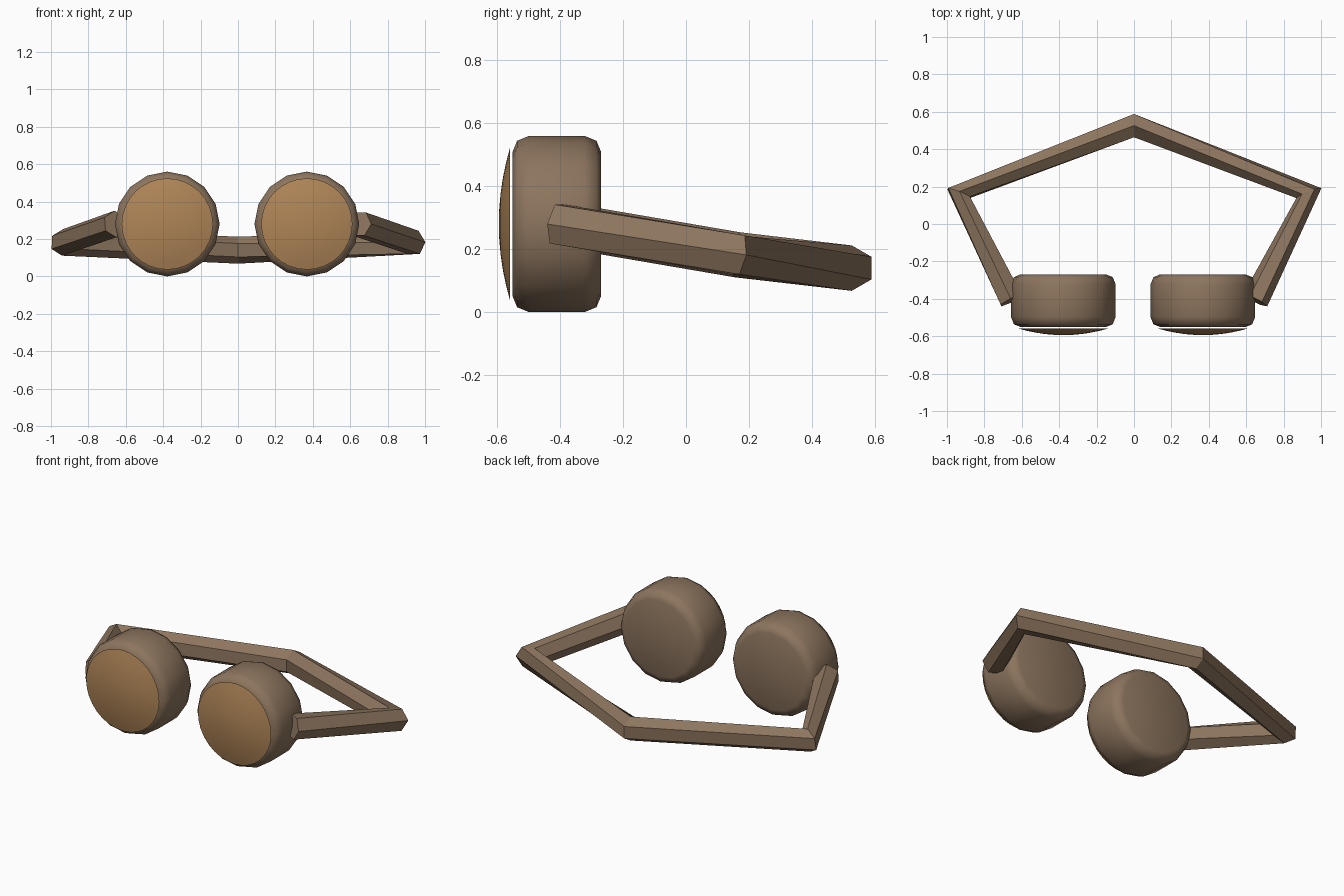
import bpy, bmesh, math
from mathutils import Vector

if "Cube" in bpy.data.objects:
    bpy.data.objects.remove(bpy.data.objects["Cube"])


def material(name, rgb):
    m = bpy.data.materials.new(name)
    m.diffuse_color = (*rgb, 1)
    m.use_nodes = True
    m.node_tree.nodes["Principled BSDF"].inputs["Base Color"].default_value = m.diffuse_color
    return m


BROWN = material("leather_brown", (0.265, 0.178, 0.112))
AMBER = material("amber_lens", (0.43, 0.235, 0.095))


def add_object(name, bm, mat, smooth_angle=None):
    bmesh.ops.recalc_face_normals(bm, faces=bm.faces[:])
    mesh = bpy.data.meshes.new(name)
    bm.to_mesh(mesh)
    bm.free()
    mesh.materials.append(mat)
    ob = bpy.data.objects.new(name, mesh)
    bpy.context.collection.objects.link(ob)
    if smooth_angle:
        bpy.ops.object.select_all(action='DESELECT')
        ob.select_set(True)
        bpy.context.view_layer.objects.active = ob
        bpy.ops.object.shade_smooth_by_angle(angle=math.radians(smooth_angle))
    return ob


def skin(bm, rings):
    """Join consecutive rings with quads and cap both ends."""
    for a, b in zip(rings, rings[1:]):
        n = len(a)
        for i in range(n):
            bm.faces.new((a[i], a[(i + 1) % n], b[(i + 1) % n], b[i]))
    bm.faces.new(rings[0])
    bm.faces.new(rings[-1])


def turned(name, cx, profile, sides, mat, smooth_angle):
    """Round part turned about a front-to-back axis; profile is (radius, y)."""
    bm = bmesh.new()
    rings = []
    for r, y in profile:
        rings.append([bm.verts.new((cx + r * math.sin(math.tau * i / sides), y,
                                    0.28 + r * math.cos(math.tau * i / sides)))
                      for i in range(sides)])
    skin(bm, rings)
    return add_object(name, bm, mat, smooth_angle)


# Eye cups with rounded rims, and shallow domed lenses floating just ahead
cup_profile = [(0.23, -0.55), (0.264, -0.536), (0.28, -0.497),
               (0.28, -0.323), (0.264, -0.284), (0.23, -0.27)]
lens_profile = [(0.244 * k, -0.594 + 0.036 * k * k)
                for k in (0.02, 0.2, 0.4, 0.6, 0.8, 1.0)]
for side, cx in (("left", -0.378), ("right", 0.368)):
    turned(side + "_eye_cup", cx, cup_profile, 16, BROWN, 50)
    turned(side + "_lens", cx, lens_profile, 32, AMBER, 30)

# Head strap: six-sided tube along five points, turned a little on the right
path = [Vector(p) for p in ((-0.655, -0.408, 0.28), (-0.937, 0.165, 0.182),
                            (0, 0.526, 0.14),
                            (0.935, 0.165, 0.182), (0.648, -0.408, 0.28))]
twist = (0, 0, 0, 30, 30)
bm = bmesh.new()
rings = []
for i, p in enumerate(path):
    tangent = Vector()
    if i > 0:
        tangent += (p - path[i - 1]).normalized()
    if i < len(path) - 1:
        tangent += (path[i + 1] - p).normalized()
    tangent.normalize()
    outward = Vector((-tangent.y, tangent.x, 0)).normalized()
    up = tangent.cross(outward)
    if up.z < 0:
        up = -up
    ring = []
    for k in range(6):
        a = math.radians(60 * k + 30 + twist[i])
        ring.append(bm.verts.new(p + 0.072 * (outward * math.cos(a) + up * math.sin(a))))
    rings.append(ring)
skin(bm, rings)
add_object("head_strap", bm, BROWN)
